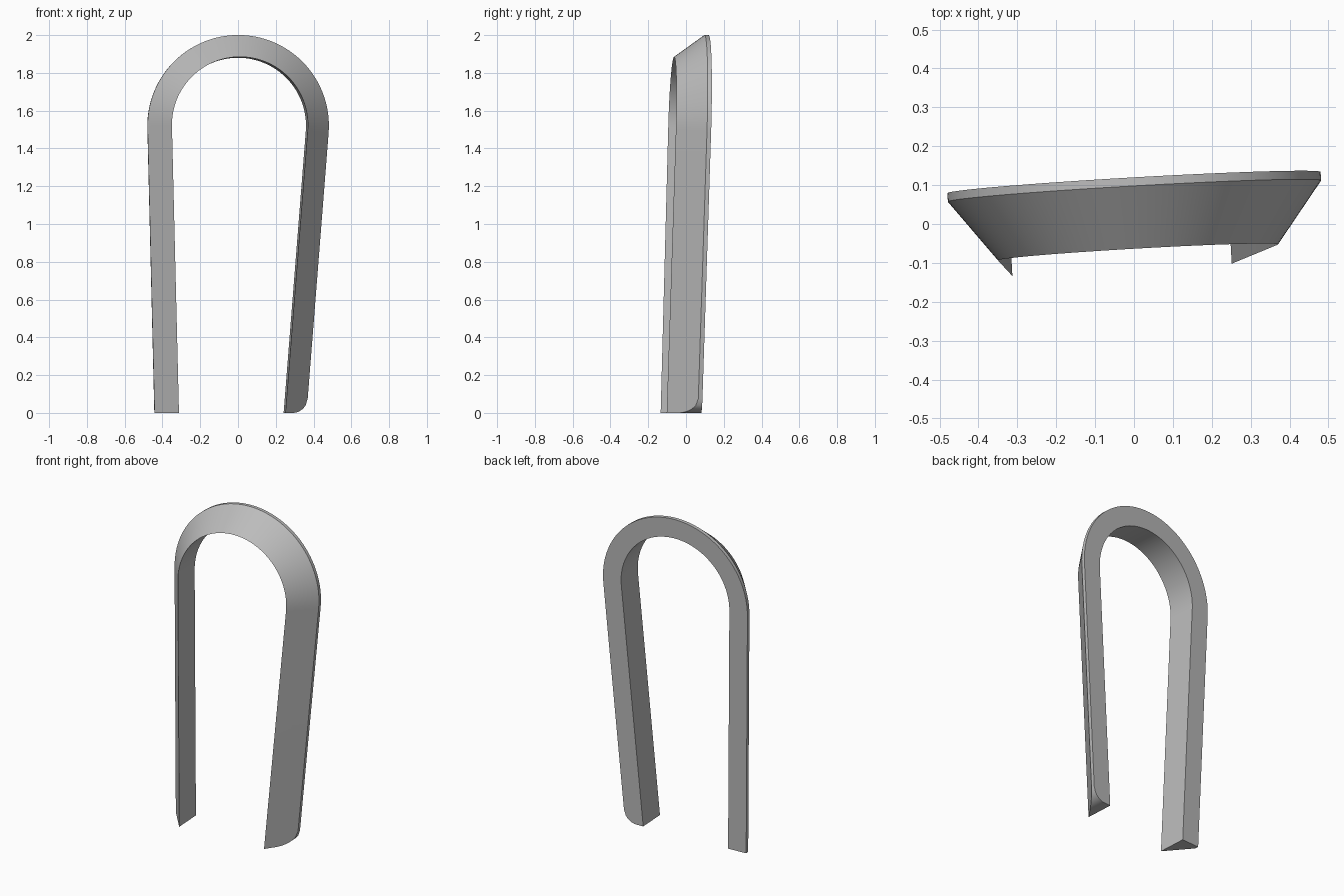
import bpy, bmesh
from math import sin, cos, radians, sqrt
from mathutils import Vector

if "Cube" in bpy.data.objects:
    bpy.data.objects.remove(bpy.data.objects["Cube"])

INNER, WIDTH, CENTRE_Z = 0.36, 0.12, 1.52
DEPTH, RIM = 0.18, 0.022
ARC_START, ARC_END, STEPS = radians(-4.5), radians(181.4), 56

# Slightly tilted frame in which the hoop lies
U, V = Vector((1, 0.057, 0)), Vector((0, 0.028, 1))
N = Vector((0.057, -1, 0.028)).normalized()
ORIGIN = Vector((0, 0.064, 0))

steel = bpy.data.materials.new("grey")
steel.use_nodes = True
colour = (0.5, 0.5, 0.5, 1)
steel.diffuse_color = colour
steel.node_tree.nodes["Principled BSDF"].inputs["Base Color"].default_value = colour

bm = bmesh.new()


def depth(t):
    """Section depth falls from the inner edge to the thin outer rim."""
    return DEPTH + (RIM - DEPTH) * t


def vert(x, z, w):
    return bm.verts.new(ORIGIN + U * x + V * z + N * w)


def arc_section(a):
    ring = []
    for t, w in ((0, 0), (1, 0), (1, RIM), (0, DEPTH)):
        r = INNER + WIDTH * t
        ring.append(vert(r * cos(a), CENTRE_Z + r * sin(a), w))
    return ring


def leg(ring, a, side, columns, foot):
    """Straight leg from an arc end down to a foot outline foot(t)."""
    back, front = [], []
    for k in range(columns + 1):
        t = k / columns
        r = INNER + WIDTH * t
        for w, row in ((0, back), (depth(t), front)):
            z = foot(t) - N.z * w
            drop = (CENTRE_Z + r * sin(a) - z) / cos(a)
            row.append(vert(r * cos(a) + side * sin(a) * abs(drop), z, w))
    ib, ob, of, inf = ring
    bm.faces.new([ib, ob] + back[::-1])
    bm.faces.new([of, inf] + front)
    bm.faces.new([ob, of, front[-1], back[-1]])
    bm.faces.new([inf, ib, back[0], front[0]])
    for k in range(columns):
        bm.faces.new([back[k], back[k + 1], front[k + 1], front[k]])


def rounded_foot(t):
    s = max(0, (t - 0.35) / 0.65)
    return 0.075 * (1 - sqrt(1 - s * s))


# Curved top
rings = [arc_section(ARC_START + (ARC_END - ARC_START) * i / STEPS)
         for i in range(STEPS + 1)]
for a, b in zip(rings, rings[1:]):
    for k in range(4):
        j = (k + 1) % 4
        bm.faces.new([a[k], a[j], b[j], b[k]])

# Left leg with a rounded outer corner, right leg cut flat
leg(rings[0], ARC_START, 1, 14, rounded_foot)
leg(rings[-1], ARC_END, -1, 1, lambda t: 0)

bmesh.ops.recalc_face_normals(bm, faces=bm.faces)
mesh = bpy.data.meshes.new("hoop")
bm.to_mesh(mesh)
bm.free()
mesh.materials.append(steel)
hoop = bpy.data.objects.new("hoop", mesh)
bpy.context.collection.objects.link(hoop)
bpy.context.view_layer.objects.active = hoop
hoop.select_set(True)
bpy.ops.object.shade_smooth_by_angle(angle=radians(25))
